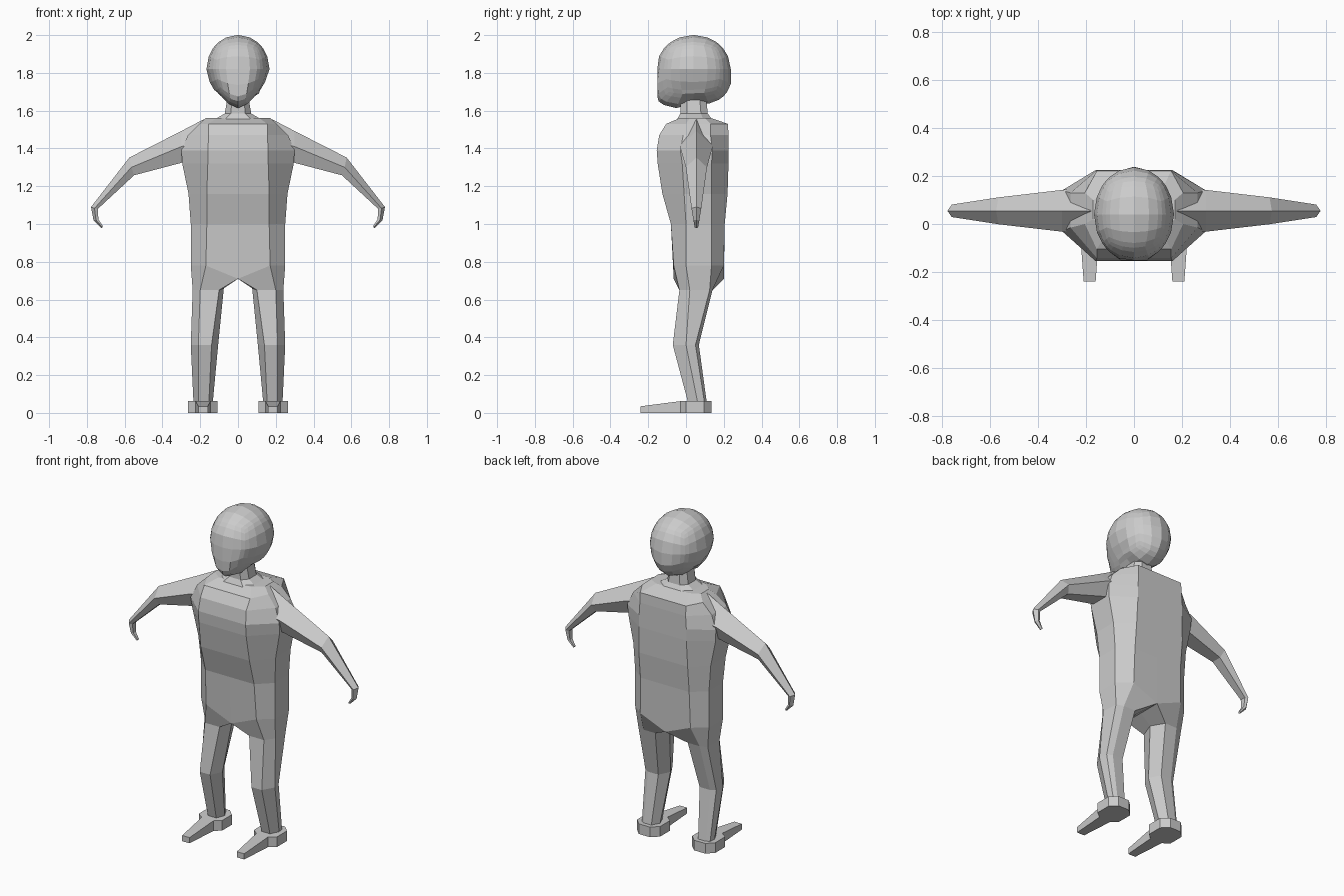
import bpy, bmesh
from mathutils import Vector

grey = bpy.data.materials.new("plain grey")
grey.diffuse_color = (0.6, 0.6, 0.6, 1)


def finish(name, bm, mirror=False):
    bmesh.ops.recalc_face_normals(bm, faces=bm.faces)
    me = bpy.data.meshes.new(name)
    bm.to_mesh(me)
    bm.free()
    me.materials.append(grey)
    ob = bpy.data.objects.new(name, me)
    bpy.context.collection.objects.link(ob)
    if mirror:
        mod = ob.modifiers.new("mirror", 'MIRROR')
        mod.use_mirror_merge = False
    return ob


def loft(name, rings, cap_start=True, cap_end=True, mirror=False):
    """Skin a list of equal-length point rings."""
    bm = bmesh.new()
    vs = [[bm.verts.new(p) for p in r] for r in rings]
    n = len(rings[0])
    for a, b in zip(vs, vs[1:]):
        for i in range(n):
            j = (i + 1) % n
            bm.faces.new((a[i], a[j], b[j], b[i]))
    if cap_start:
        bm.faces.new(vs[0])
    if cap_end:
        bm.faces.new(vs[-1])
    return finish(name, bm, mirror)


# Torso: ten-sided rings (height, centre height, front y, back y, panel x, side x, side y range)
def torso_ring(z, zc, f, b, px, w, sf, sb):
    half = [(px, f, z), (w, sf, z), (w, sb, z), (px, b, z)]
    return ([(0, f, zc)] + half + [(0, b, zc)]
            + [(-x, y, h) for x, y, h in reversed(half)])


torso = [
    (0.78, 0.71, -0.065, 0.20, 0.17, 0.25, 0.0, 0.135),
    (1.00, 1.00, -0.08, 0.205, 0.165, 0.25, 0.0, 0.135),
    (1.16, 1.16, -0.125, 0.22, 0.165, 0.262, -0.01, 0.135),
    (1.32, 1.32, -0.15, 0.225, 0.16, 0.295, -0.02, 0.135),
    (1.39, 1.39, -0.155, 0.225, 0.16, 0.30, -0.03, 0.14),
    (1.47, 1.47, -0.142, 0.225, 0.155, 0.265, -0.015, 0.13),
    (1.53, 1.53, -0.105, 0.222, 0.155, 0.205, 0.0, 0.13),
    (1.562, 1.562, -0.03, 0.13, 0.11, 0.17, 0.02, 0.10),
]
loft("torso", [torso_ring(*r) for r in torso], cap_start=False)

# Neck: tapered eight-sided column
neck = []
for z, w, f, b in [(1.55, 0.13, -0.05, 0.14), (1.585, 0.07, -0.03, 0.115),
                   (1.69, 0.052, -0.03, 0.105)]:
    m, q = (f + b) / 2, (b - f) / 4
    neck.append([(w * .55, f, z), (w, m - q, z), (w, m + q, z), (w * .55, b, z),
                 (-w * .55, b, z), (-w, m + q, z), (-w, m - q, z), (-w * .55, f, z)])
loft("neck", neck)

# Head: rounded cube with a squared-off jaw
bm = bmesh.new()
bmesh.ops.create_cube(bm, size=2)
bmesh.ops.subdivide_edges(bm, edges=bm.edges[:], cuts=5, use_grid_fill=True)
for v in bm.verts:
    p = Vector([c * (1.25 - 0.25 * c * c) for c in v.co]).normalized()
    x, y, z = p
    if z < 0:
        k = 2 * abs(y * z) * (1 - x * x)
        s = 1 + (0.33 if y < 0 else 0.13) * k
        x *= 1 + 0.2 * z * (1 if y < 0 else 0.4)
        y, z = y * s, z * s
    v.co = (0.167 * x, max(0.04 + 0.197 * y, -0.152), 1.82 + 0.181 * z)
finish("head", bm)

# Arms: ridge on top, flat underneath, ending in a hooked hand
# columns: ridge (x, z), middle (x, z), underside (x, z), half depths
arm = []
for rx, rz, mx, mz, ux, uz, d, e in [
    (0.18, 1.555, 0.18, 1.44, 0.18, 1.34, 0.10, 0.06),
    (0.30, 1.492, 0.30, 1.41, 0.295, 1.325, 0.087, 0.055),
    (0.575, 1.352, 0.565, 1.30, 0.55, 1.258, 0.056, 0.032),
    (0.778, 1.09, 0.76, 1.083, 0.742, 1.08, 0.026, 0.018),
    (0.765, 1.02, 0.752, 1.022, 0.739, 1.024, 0.016, 0.012),
    (0.722, 0.978, 0.718, 0.982, 0.715, 0.988, 0.009, 0.007),
]:
    c = 0.055
    arm.append([(rx, c, rz), (mx, c - d, mz), (ux, c - e, uz),
                (ux, c + e, uz), (mx, c + d, mz)])
loft("arm", arm, mirror=True)

# Legs: seven-sided, starting from half of the pelvis
leg = [
    [(0, -.065, .71), (.17, -.065, .78), (.25, 0, .78), (.25, .135, .78),
     (.17, .20, .78), (0, .20, .71), (0, .06, .71)],
    [(.10, -.035, .65), (.20, -.035, .65), (.24, .02, .65), (.235, .125, .65),
     (.19, .14, .65), (.11, .14, .65), (.075, .05, .66)],
    [(.14, -.07, .36), (.21, -.07, .36), (.25, 0, .36), (.24, .05, .36),
     (.21, .068, .36), (.14, .068, .36), (.105, 0, .36)],
    [(.155, .015, .04), (.21, .015, .04), (.235, .065, .04), (.23, .10, .04),
     (.21, .112, .04), (.16, .112, .04), (.135, .065, .04)],
]
loft("leg", leg, cap_start=False, mirror=True)

# Feet: flat plan outline, top sloping down to narrow toes
plan = [(.16, -.24), (.21, -.24), (.225, -.03), (.265, .0), (.265, .095),
        (.225, .135), (.15, .135), (.108, .095), (.108, .0), (.145, -.03)]
loft("foot", [[(x, y, 0) for x, y in plan],
              [(x, y, 0.035 if y < -.2 else 0.062) for x, y in plan]], mirror=True)
